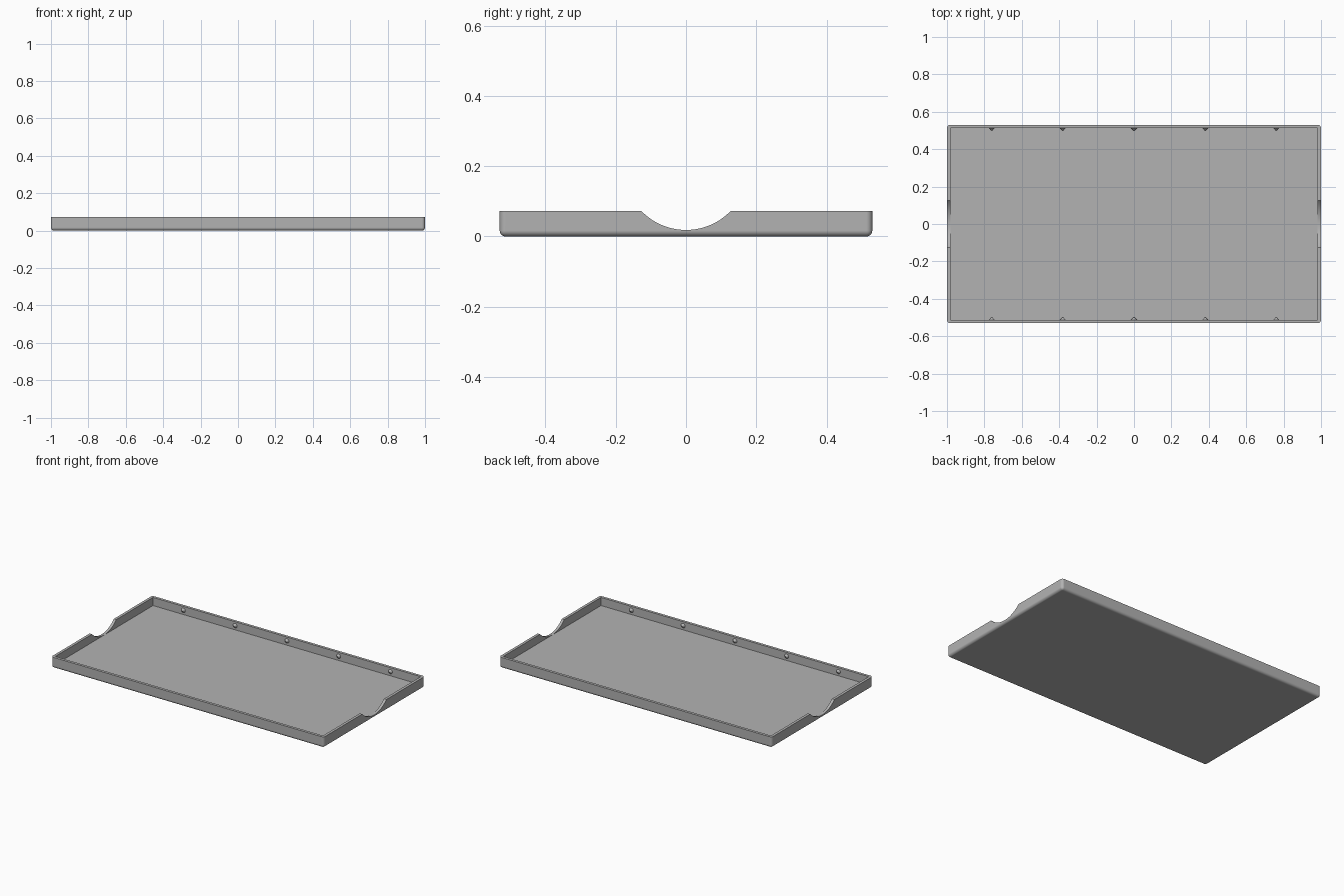
import bpy, bmesh, math
from mathutils import Matrix, Vector

cube = bpy.data.objects.get("Cube")
if cube:
    bpy.data.objects.remove(cube, do_unlink=True)

HX, HY, H = 1.0, 0.53, 0.072      # half length, half depth, height
WALL, FLOOR = 0.018, 0.018
CHORD = 0.127                     # half width of each finger notch

grey = bpy.data.materials.new("tray grey")
grey.use_nodes = True
COLOUR = (0.45, 0.45, 0.45, 1)
grey.diffuse_color = COLOUR
grey.node_tree.nodes["Principled BSDF"].inputs["Base Color"].default_value = COLOUR


def make_object(name, bm):
    bmesh.ops.recalc_face_normals(bm, faces=bm.faces)
    mesh = bpy.data.meshes.new(name)
    bm.to_mesh(mesh)
    bm.free()
    mesh.materials.append(grey)
    obj = bpy.data.objects.new(name, mesh)
    bpy.context.collection.objects.link(obj)
    return obj


def box(hx, hy, z0, z1):
    bm = bmesh.new()
    place = Matrix.Translation((0, 0, (z0 + z1) / 2)) @ Matrix.Diagonal((2 * hx, 2 * hy, z1 - z0, 1))
    bmesh.ops.create_cube(bm, size=1, matrix=place)
    return bm


def activate(obj):
    bpy.ops.object.select_all(action='DESELECT')
    obj.select_set(True)
    bpy.context.view_layer.objects.active = obj


def cut(obj, cutter):
    activate(obj)
    mod = obj.modifiers.new("cut", 'BOOLEAN')
    mod.operation, mod.solver, mod.object = 'DIFFERENCE', 'EXACT', cutter
    bpy.ops.object.modifier_apply(modifier=mod.name)
    bpy.data.objects.remove(cutter, do_unlink=True)


# Tray body: rounded everywhere except the top rim
bm = box(HX, HY, 0, H)
edges = [e for e in bm.edges if min(v.co.z for v in e.verts) < H / 2]
bmesh.ops.bevel(bm, geom=edges, offset=0.017, segments=6, profile=0.5, affect='EDGES')
tray = make_object("tray", bm)

# Hollow interior with sharp corners
cut(tray, make_object("cavity_cutter", box(HX - WALL, HY - WALL, FLOOR, 2 * H)))

# Finger notches: one long cylinder scoops both end walls
sag = H - FLOOR
radius = (CHORD ** 2 + sag ** 2) / (2 * sag)
bm = bmesh.new()
bmesh.ops.create_cone(bm, cap_ends=True, segments=96, radius1=radius, radius2=radius, depth=3,
                      matrix=Matrix.Translation((0, 0, FLOOR + 0.0005 + radius)) @ Matrix.Rotation(math.pi / 2, 4, 'Y'))
cut(tray, make_object("notch_cutter", bm))

activate(tray)
bpy.ops.object.shade_smooth_by_angle(angle=math.radians(30))
mod = tray.modifiers.new("flat_face_normals", 'WEIGHTED_NORMAL')
mod.keep_sharp = True

# Snap-fit bumps along the long inner walls
bm = bmesh.new()
for side in (-1, 1):
    turn = Vector((0, 0, 1)).rotation_difference(Vector((0, -side, 0))).to_matrix().to_4x4()
    for i in range(-2, 3):
        spot = Matrix.Translation((0.38 * i, side * (HY - WALL - 0.006), 0.046))
        bmesh.ops.create_cone(bm, cap_ends=True, segments=16, radius1=0.016, radius2=0.002,
                              depth=0.014, matrix=spot @ turn)
bumps = make_object("snap_bumps", bm)
activate(bumps)
bpy.ops.object.shade_smooth_by_angle(angle=math.radians(30))
